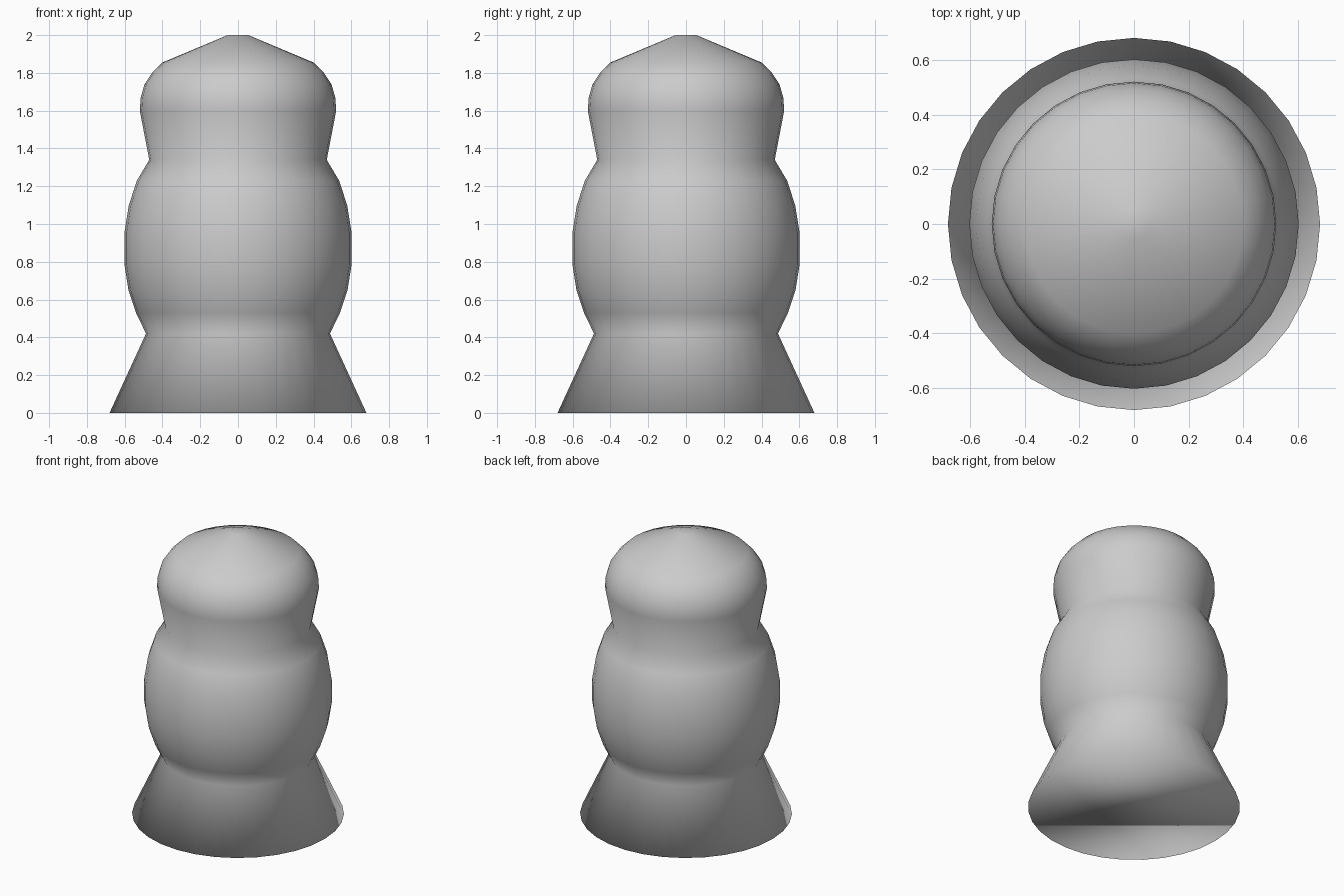
import bpy, bmesh
from math import cos, sin, tau

if "Cube" in bpy.data.objects:
    bpy.data.objects.remove(bpy.data.objects["Cube"])

SIDES = 32

# Outline from base to top as (radius, height)
PROFILE = [
    (0.68, 0.0), (0.487, 0.42),                              # flared base
    (0.54, 0.53), (0.58, 0.65), (0.602, 0.79), (0.602, 0.95),
    (0.578, 1.10), (0.535, 1.23), (0.47, 1.34),              # rounded body
    (0.52, 1.60), (0.515, 1.67), (0.495, 1.74),
    (0.455, 1.80), (0.40, 1.855), (0.055, 2.0),              # head and top
]

bm = bmesh.new()
rings = [[bm.verts.new((r * cos(tau * i / SIDES), r * sin(tau * i / SIDES), z))
          for i in range(SIDES)] for r, z in PROFILE]

# Side walls
for low, high in zip(rings, rings[1:]):
    for i in range(SIDES):
        j = (i + 1) % SIDES
        bm.faces.new((low[i], low[j], high[j], high[i]))

# Bottom and top caps
bm.faces.new(rings[0][::-1])
bm.faces.new(rings[-1])

for f in bm.faces:
    f.smooth = True

mesh = bpy.data.meshes.new("turned_figure")
bm.to_mesh(mesh)
bm.free()
bpy.context.collection.objects.link(bpy.data.objects.new("turned_figure", mesh))
